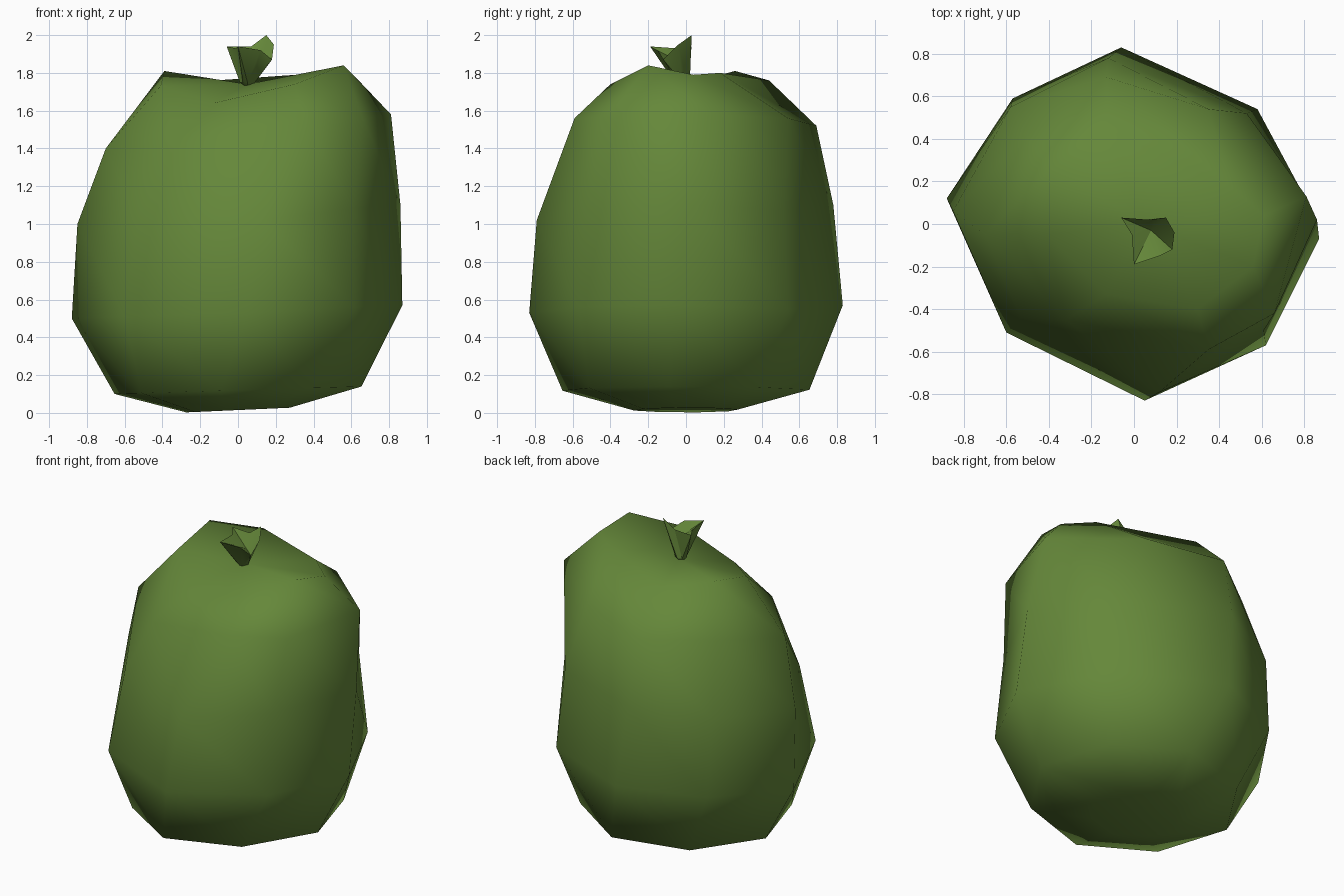
import bpy
import bmesh
from math import cos, sin, radians

SIDES = 8

default_cube = bpy.data.objects.get("Cube")
if default_cube:
    bpy.data.objects.remove(default_cube, do_unlink=True)

# Single green skin colour
green = bpy.data.materials.new("leaf_green")
green.use_nodes = True
colour = (0.13, 0.245, 0.042, 1)
green.diffuse_color = colour
green.node_tree.nodes["Principled BSDF"].inputs["Base Color"].default_value = colour


def octagon_ring(height, wide, narrow, twist, tilt):
    """Octagon with alternating radii, turned by twist and tilted along x."""
    ring = []
    for step in range(SIDES):
        angle = radians(twist + step * 360 / SIDES)
        radius = narrow if step % 2 else wide
        x, y = radius * cos(angle), radius * sin(angle)
        ring.append((x, y, height + tilt * x))
    return ring


def loft(name, rings, bottom_centre, top_centre):
    """Join rings with triangles, all split the same way, and fan both ends."""
    bm = bmesh.new()
    loops = [[bm.verts.new(point) for point in ring] for ring in rings]
    bottom = bm.verts.new(bottom_centre)
    top = bm.verts.new(top_centre)
    count = len(rings[0])
    for i in range(count):
        j = (i + 1) % count
        for lower, upper in zip(loops, loops[1:]):
            bm.faces.new((lower[i], lower[j], upper[i]))
            bm.faces.new((lower[j], upper[j], upper[i]))
        bm.faces.new((bottom, loops[0][j], loops[0][i]))
        bm.faces.new((top, loops[-1][i], loops[-1][j]))
    bmesh.ops.recalc_face_normals(bm, faces=bm.faces)
    mesh = bpy.data.meshes.new(name)
    bm.to_mesh(mesh)
    bm.free()
    mesh.materials.append(green)
    obj = bpy.data.objects.new(name, mesh)
    bpy.context.collection.objects.link(obj)
    return obj


def shade(obj, sharp_angle):
    bpy.ops.object.select_all(action='DESELECT')
    obj.select_set(True)
    bpy.context.view_layer.objects.active = obj
    bpy.ops.object.shade_smooth_by_angle(angle=radians(sharp_angle))


# Rounded base
base_rings = [
    octagon_ring(height=0.015, wide=0.28, narrow=0.27, twist=-12, tilt=0.045),
    octagon_ring(height=0.12, wide=0.66, narrow=0.64, twist=-8, tilt=0.03),
]

# Widest part of the belly
belly = [
    (0.87, -0.07, 0.57), (0.58, 0.54, 0.55), (-0.06, 0.83, 0.57), (-0.57, 0.59, 0.54),
    (-0.88, 0.12, 0.5), (-0.6, -0.51, 0.51), (0.05, -0.83, 0.53), (0.62, -0.57, 0.56),
]

# Upper belly, turned a little against the lower one
waist = [
    (0.86, 0.02, 1.1), (0.53, 0.52, 1.07), (-0.12, 0.78, 1.1), (-0.58, 0.55, 1.05),
    (-0.85, 0.06, 1), (-0.53, -0.44, 1.02), (0.12, -0.79, 1.02), (0.61, -0.5, 1.08),
]

# Lumpy shoulder
shoulder = [
    (0.81, 0.13, 1.58), (0.35, 0.54, 1.56), (-0.13, 0.69, 1.52), (-0.51, 0.41, 1.5),
    (-0.7, -0.05, 1.4), (-0.32, -0.45, 1.42), (0.35, -0.59, 1.56), (0.66, -0.42, 1.56),
]

# Crown with raised humps around the stem hollow
crown = [
    (0.61, 0.04, 1.79), (0.45, 0.18, 1.8), (-0.12, 0.44, 1.76), (-0.39, 0.26, 1.81),
    (-0.41, -0.05, 1.73), (-0.13, -0.33, 1.64), (0.3, -0.4, 1.74), (0.56, -0.2, 1.84),
]
body = loft("fruit_body", base_rings + [belly, waist, shoulder, crown],
            bottom_centre=(0, 0, 0.02), top_centre=(0.05, 0, 1.74))
shade(body, 80)

# Stem: a narrow neck flaring to a ragged, hollow rim
rim = [
    (0.19, -0.04, 1.95), (0.15, 0.03, 2), (0.07, 0.02, 1.94), (-0.06, 0.03, 1.94),
    (-0.01, -0.05, 1.93), (0, -0.19, 1.94), (0.12, -0.15, 1.92), (0.18, -0.12, 1.87),
]
neck = [(0.05 + x, y - 0.02, z) for x, y, z in
        octagon_ring(height=1.75, wide=0.04, narrow=0.035, twist=0, tilt=0)]
stem = loft("stem", [neck, rim],
            bottom_centre=(0.05, -0.01, 1.72), top_centre=(0.08, -0.03, 1.86))
shade(stem, 35)
